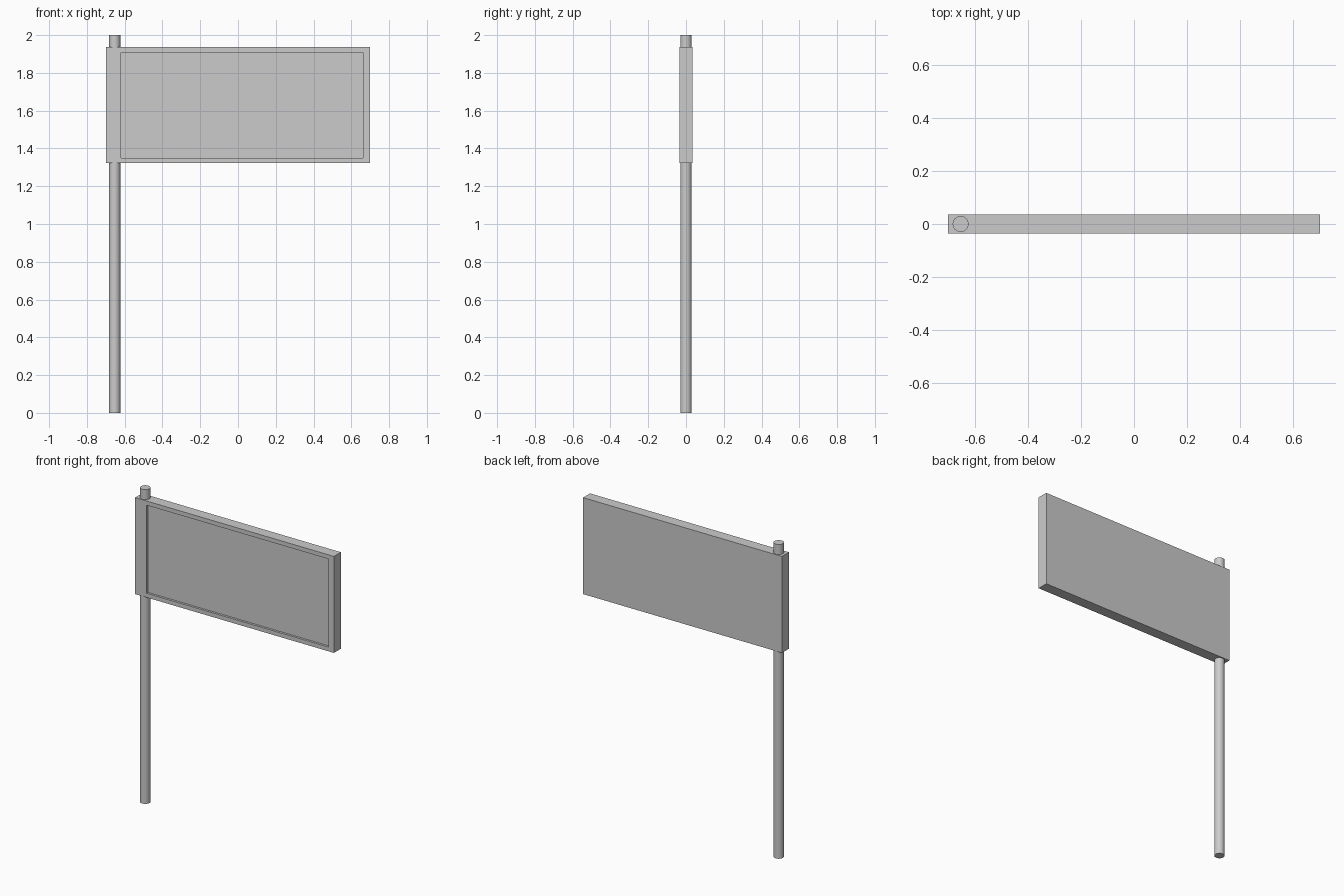
import bpy, bmesh
from mathutils import Vector

if "Cube" in bpy.data.objects:
    bpy.data.objects.remove(bpy.data.objects["Cube"])


def link(name, bm):
    mesh = bpy.data.meshes.new(name)
    bm.to_mesh(mesh)
    bm.free()
    obj = bpy.data.objects.new(name, mesh)
    bpy.context.collection.objects.link(obj)
    return obj


# Sign board: box with a shallow recessed face on the front
X0, X1, Z0, Z1, HALF_Y = -0.70, 0.70, 1.322, 1.936, 0.035
bm = bmesh.new()
bmesh.ops.create_cube(bm, size=1)
bmesh.ops.scale(bm, vec=(X1 - X0, 2 * HALF_Y, Z1 - Z0), verts=bm.verts)
bmesh.ops.translate(bm, vec=((X0 + X1) / 2, 0, (Z0 + Z1) / 2), verts=bm.verts)
front = min(bm.faces, key=lambda f: f.calc_center_median().y)

# Inset border, wider on the post side
bmesh.ops.inset_region(bm, faces=[front], thickness=0.038)
for v in front.verts:
    v.co.x = -0.62 if v.co.x < 0 else 0.662

# Step the display face back into the board
wall = bmesh.ops.inset_region(bm, faces=[front], thickness=0.0)
for v in front.verts:
    v.co += Vector((0, 0.014, 0))
bm.normal_update()
link("sign_board", bm)

# Round post running through the board near its left end
bpy.ops.mesh.primitive_cylinder_add(vertices=32, radius=0.03, depth=2,
                                    location=(-0.653, 0, 1))
post = bpy.context.object
post.name = "post"
bpy.ops.object.shade_smooth_by_angle()
